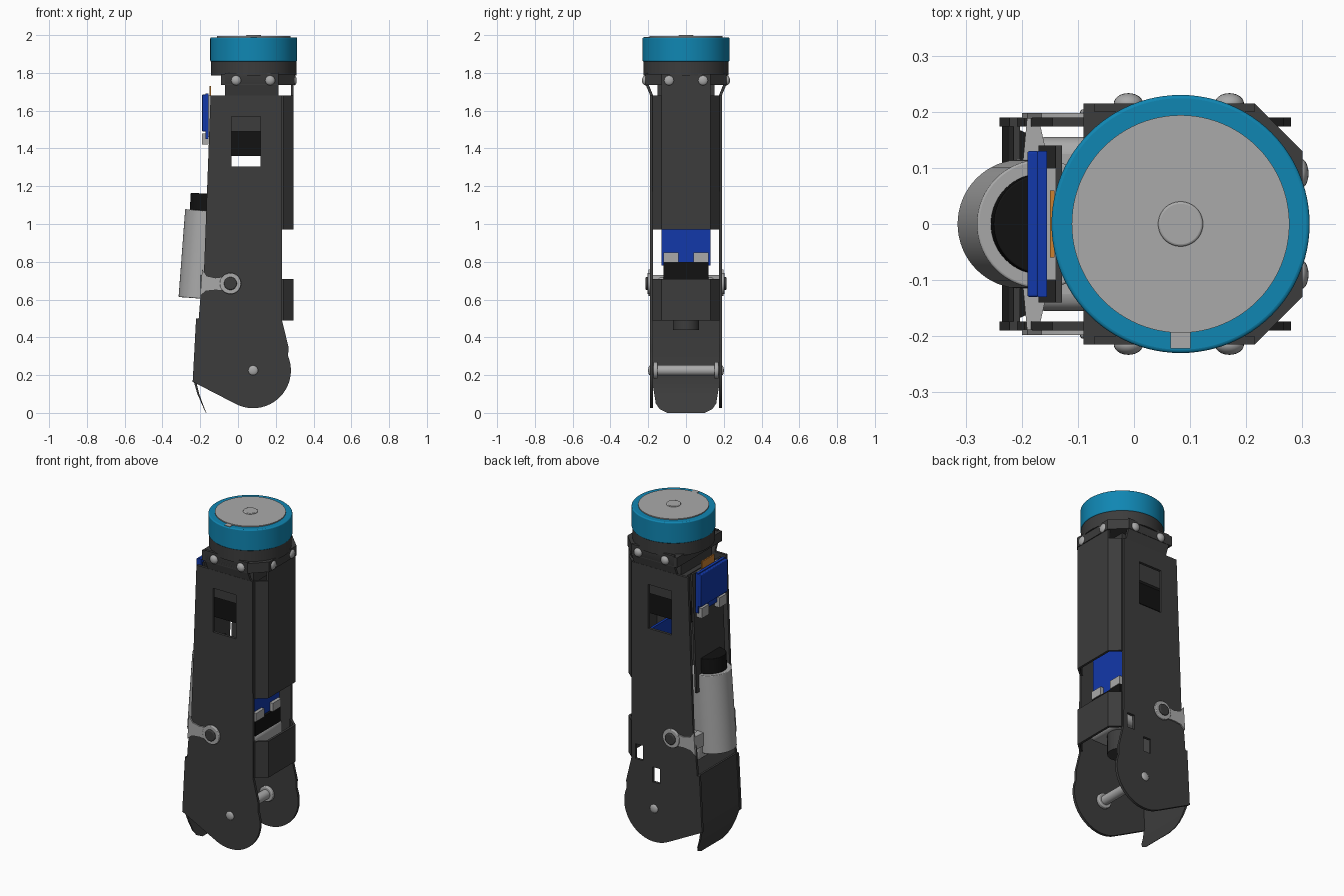
import bpy, bmesh, math
from mathutils import Vector

if "Cube" in bpy.data.objects:
    bpy.data.objects.remove(bpy.data.objects["Cube"])


def material(name, rgb):
    m = bpy.data.materials.new(name)
    m.diffuse_color = (*rgb, 1)
    m.use_nodes = True
    m.node_tree.nodes["Principled BSDF"].inputs["Base Color"].default_value = m.diffuse_color
    return m


DARK = material("dark_plastic", (0.045, 0.045, 0.045))
BLACK = material("black", (0.006, 0.006, 0.006))
TEAL = material("teal", (0.005, 0.24, 0.45))
BLUE = material("board_blue", (0.006, 0.04, 0.4))
ORANGE = material("flex_orange", (0.6, 0.22, 0.03))
LIGHT = material("light_metal", (0.4, 0.4, 0.4))


def finish(name, bm, mat, bevel=0):
    bmesh.ops.recalc_face_normals(bm, faces=bm.faces)
    me = bpy.data.meshes.new(name)
    bm.to_mesh(me)
    bm.free()
    ob = bpy.data.objects.new(name, me)
    bpy.context.collection.objects.link(ob)
    me.materials.append(mat)
    if bevel:
        b = ob.modifiers.new("bevel", "BEVEL")
        b.width, b.segments = bevel, 3
        b.limit_method = "ANGLE"
    return ob


def prism(name, pts, axis, a, b, mat, bevel=0):
    """Extrude a 2D outline from a to b along the axis."""
    place = {"x": lambda p, t: (t, *p), "y": lambda p, t: (p[0], t, p[1]),
             "z": lambda p, t: (*p, t)}[axis]
    bm = bmesh.new()
    lo = [bm.verts.new(place(p, a)) for p in pts]
    hi = [bm.verts.new(place(p, b)) for p in pts]
    bm.faces.new(lo)
    bm.faces.new(hi)
    n = len(pts)
    for i in range(n):
        bm.faces.new((lo[i], lo[(i + 1) % n], hi[(i + 1) % n], hi[i]))
    return finish(name, bm, mat, bevel)


def box(name, x, y, z, mat, bevel=0):
    return prism(name, [(x[0], y[0]), (x[1], y[0]), (x[1], y[1]), (x[0], y[1])],
                 "z", z[0], z[1], mat, bevel)


def rod(name, p, q, r, mat, bevel=0, seg=64):
    p, q = Vector(p), Vector(q)
    bm = bmesh.new()
    bmesh.ops.create_cone(bm, cap_ends=True, segments=seg, radius1=r, radius2=r,
                          depth=(q - p).length)
    rot = (q - p).to_track_quat("Z", "Y").to_matrix()
    for v in bm.verts:
        v.co = rot @ v.co + (p + q) / 2
    return finish(name, bm, mat, bevel)


def bolt(name, loc, squash):
    bm = bmesh.new()
    bmesh.ops.create_uvsphere(bm, u_segments=24, v_segments=12, radius=0.026)
    for v in bm.verts:
        v.co = Vector(c * s for c, s in zip(v.co, squash)) + Vector(loc)
    finish(name, bm, LIGHT)


def cut(ob, cutter):
    m = ob.modifiers.new("cut", "BOOLEAN")
    m.operation, m.object, m.solver = "DIFFERENCE", cutter, "EXACT"
    bpy.context.view_layer.objects.active = ob
    bpy.ops.object.modifier_apply(modifier=m.name)
    bpy.data.objects.remove(cutter)


# Side plates with a round foot, a window each, and two slots at the back
arc = [(0.08 + 0.2 * math.cos(math.radians(t)), 0.225 + 0.2 * math.sin(math.radians(t)))
       for t in [-117 + i * 139 / 28 for i in range(29)]]
plate = [(-0.145, 1.68), (-0.18, 0.75), (-0.195, 0.66), (-0.208, 0.5), (-0.222, 0.5),
         (-0.24, 0.165)] + arc + [(0.267, 0.35), (0.25, 0.42), (0.233, 0.49), (0.23, 1.68)]
for s, side in ((-1, "front"), (1, "back")):
    ob = prism(side + "_side_plate", plate, "y", s * 0.174, s * 0.19, DARK)
    cut(ob, box("window_cutter", (-0.035, 0.12), (s * 0.15, s * 0.21), (1.305, 1.57), DARK))
    if s > 0:
        for x, z in ((0.065, 0.43), (0.18, 0.54)):
            cut(ob, box("slot_cutter", (x - 0.025, x + 0.025), (0.15, 0.21),
                        (z - 0.045, z + 0.045), DARK))
    # Bent tab joining the plate to the collar
    tab = [(s * y, z) for y, z in ((0.174, 1.65), (0.189, 1.65), (0.189, 1.68), (0.215, 1.74),
                                   (0.215, 1.8), (0.2, 1.8), (0.2, 1.745), (0.174, 1.68))]
    prism(side + "_collar_tab", tab, "x", -0.07, 0.215, DARK)
    # Axle washer, pivot washer and motor arm
    rod(side + "_axle_washer", (0.08, s * 0.15, 0.225), (0.08, s * 0.172, 0.225), 0.045, LIGHT, 0.005)
    bolt(side + "_axle_bolt", (0.08, s * 0.19, 0.225), (1, 0.4, 1))
    rod(side + "_pivot_washer", (-0.04, s * 0.188, 0.685), (-0.04, s * 0.204, 0.685), 0.056, LIGHT, 0.004)
    rod(side + "_pivot_screw", (-0.04, s * 0.2, 0.685), (-0.04, s * 0.214, 0.685), 0.034, DARK, 0.006)
    arm = [(-0.04, 0.725), (-0.12, 0.715), (-0.165, 0.725), (-0.19, 0.76),
           (-0.2, 0.62), (-0.17, 0.645), (-0.12, 0.65), (-0.04, 0.645)]
    prism(side + "_motor_arm", arm, "y", s * 0.188, s * 0.198, LIGHT)
    web = [(-0.19, s * 0.196), (-0.172, s * 0.198), (-0.15, s * 0.1), (-0.2, s * 0.09)]
    prism(side + "_motor_arm_web", web, "z", 0.65, 0.73, LIGHT)
    for x in (-0.01, 0.17):
        bolt(side + "_collar_bolt", (x, s * 0.215, 1.76), (1, 0.7, 1))
    bolt("face_collar_bolt", (0.298, s * 0.09, 1.76), (0.5, 1, 1))

# Chamfered shell on the right side and the bracket below it
shell = [(0.225, -0.178), (0.24, -0.178), (0.295, -0.13), (0.295, 0.13), (0.24, 0.178), (0.225, 0.178),
         (0.225, 0.166), (0.235, 0.166), (0.281, 0.124), (0.281, -0.124), (0.235, -0.166), (0.225, -0.166)]
prism("right_shell", shell, "z", 0.97, 1.68, DARK)
prism("right_lower_bracket", shell, "z", 0.49, 0.71, DARK)
box("right_shell_tab", (0.281, 0.295), (-0.13, 0.13), (1.67, 1.76), DARK)

# Left wall, and the foot shell ending in a thin rounded tongue
prism("left_wall", [(-0.17, 0.97), (-0.158, 0.97), (-0.128, 1.68), (-0.14, 1.68)],
      "y", -0.14, 0.14, DARK)
rows = [(-0.215, 0.5, 0.18, 0.012), (-0.235, 0.17, 0.18, 0.012), (-0.215, 0.1, 0.168, 0.01),
        (-0.193, 0.05, 0.16, 0.006), (-0.18, 0.02, 0.14, 0.004), (-0.17, 0.0, 0.1, 0.003)]
bm = bmesh.new()
rings = [[bm.verts.new(c) for c in ((x, -w, z), (x, w, z), (x + t, w, z), (x + t, -w, z))]
         for x, z, w, t in rows]
for a, b in zip(rings, rings[1:]):
    for i in range(4):
        j = (i + 1) % 4
        bm.faces.new((a[i], a[j], b[j], b[i]))
bm.faces.new(rings[0])
bm.faces.new(rings[-1])
finish("foot_shell", bm, DARK)
rod("foot_axle", (0.08, -0.18, 0.225), (0.08, 0.18, 0.225), 0.028, LIGHT)

# Tilted motor with black end, and the gearbox inside
rod("motor_body", (-0.2, 0, 0.605), (-0.165, 0, 1.07), 0.115, LIGHT, 0.004)
rod("motor_end", (-0.166, 0, 1.06), (-0.16, 0, 1.16), 0.09, BLACK, 0.003)
box("gearbox", (-0.19, 0.2), (-0.155, 0.155), (0.56, 0.72), LIGHT, 0.03)
rod("gearbox_boss", (0.1, 0, 0.44), (0.1, 0, 0.57), 0.07, DARK)
box("connector_block", (0.05, 0.2), (-0.12, 0.12), (0.71, 0.8), BLACK)

# Inner board, its light connectors, and the battery seen through the window
box("inner_board", (0.17, 0.185), (-0.13, 0.13), (0.78, 1.25), BLUE)
for s in (-1, 1):
    box("inner_connector", (0.18, 0.205), (s * 0.04, s * 0.12), (0.8, 0.85), LIGHT)
box("battery", (-0.1, 0.2), (-0.12, 0.12), (1.36, 1.49), BLACK)
box("battery_holder", (-0.1, 0.2), (-0.14, 0.14), (1.49, 1.66), DARK)

# Display board on the left side
box("display_board", (-0.172, -0.155), (-0.13, 0.13), (1.45, 1.69), BLUE)
box("display_screen", (-0.19, -0.17), (-0.13, 0.13), (1.49, 1.685), BLUE, 0.004)
for s in (-1, 1):
    box("display_connector", (-0.19, -0.155), (s * 0.05, s * 0.12), (1.42, 1.48), LIGHT)
box("display_mount", (-0.157, -0.14), (-0.1, 0.1), (1.46, 1.68), LIGHT)
box("display_flex", (-0.15, -0.142), (-0.06, 0.06), (1.66, 1.73), ORANGE)

# Collar, teal ring and top disc
C = 0.083
prism("collar_skirt", [(-0.09, -0.215), (0.215, -0.215), (0.3, -0.13), (0.3, 0.13),
                       (0.215, 0.215), (-0.09, 0.215)], "z", 1.735, 1.795, DARK)
box("collar_neck", (-0.07, 0.21), (-0.15, 0.15), (1.65, 1.74), DARK)
rod("collar_ring", (C, 0, 1.785), (C, 0, 1.862), 0.226, DARK, seg=96)
rod("teal_ring", (C, 0, 1.86), (C, 0, 1.988), 0.23, TEAL, 0.006, 96)
rod("top_disc", (C, 0, 1.97), (C, 0, 1.994), 0.194, LIGHT, seg=96)
box("top_disc_key", (C - 0.018, C + 0.018), (-0.222, -0.18), (1.97, 1.991), LIGHT)
rod("top_button", (C, 0, 1.99), (C, 0, 2.0), 0.04, LIGHT, 0.004)

# Smooth round parts while keeping edges sharp
bpy.ops.object.select_all(action="SELECT")
bpy.context.view_layer.objects.active = bpy.context.selected_objects[0]
bpy.ops.object.shade_smooth_by_angle(angle=math.radians(30))
